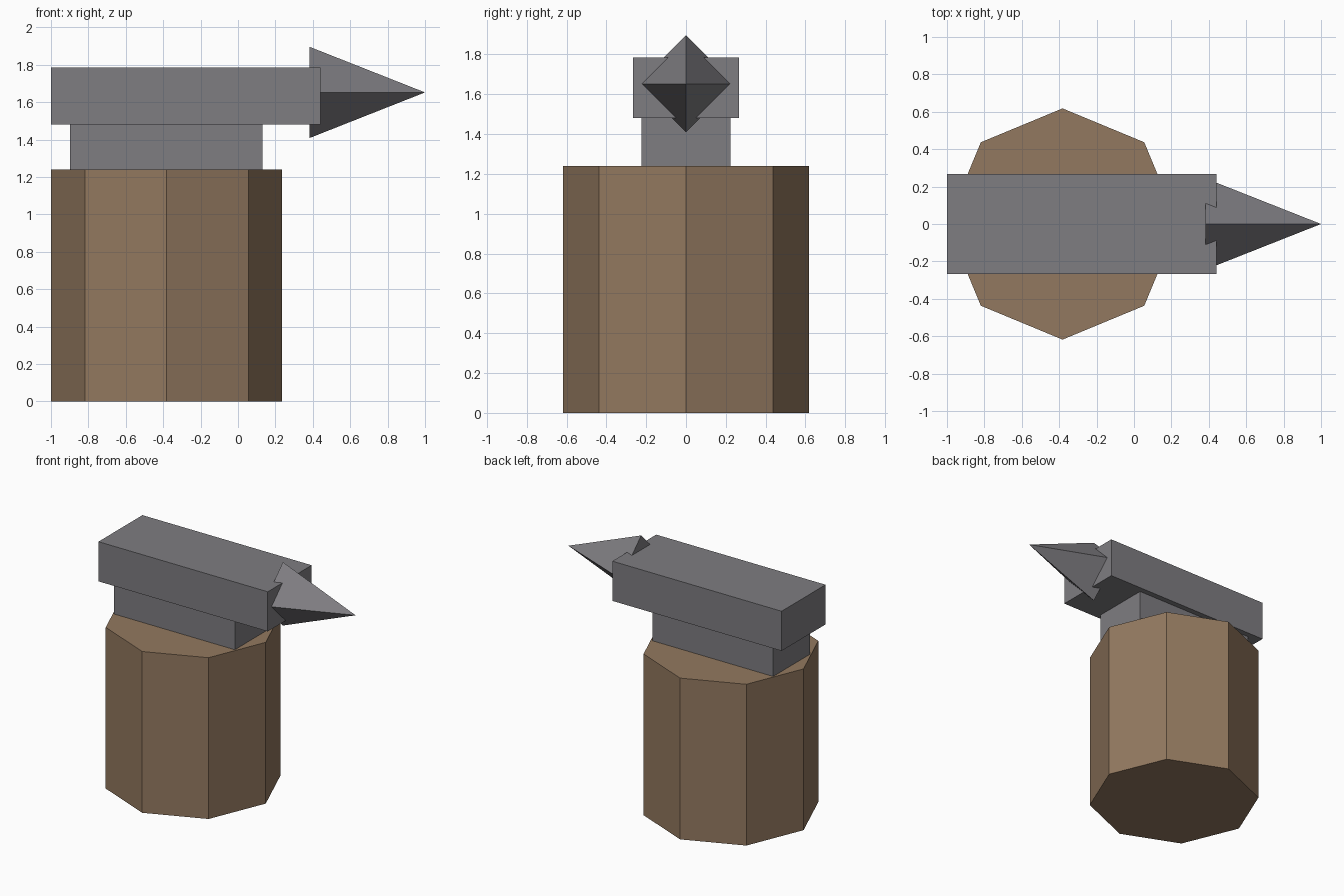
import bpy
from math import pi

default = bpy.data.objects.get("Cube")
if default:
    bpy.data.objects.remove(default, do_unlink=True)


def make_material(name, rgb):
    mat = bpy.data.materials.new(name)
    mat.use_nodes = True
    mat.diffuse_color = (*rgb, 1)
    mat.node_tree.nodes["Principled BSDF"].inputs["Base Color"].default_value = (*rgb, 1)
    return mat


wood = make_material("brown wood", (0.29, 0.19, 0.115))
iron = make_material("grey iron", (0.21, 0.205, 0.22))


def finish(name, mat):
    obj = bpy.context.object
    obj.name = name
    obj.data.materials.append(mat)
    bpy.ops.object.transform_apply(location=False, rotation=True, scale=True)
    bpy.ops.object.shade_flat()
    return obj


def box(name, x0, x1, width, z0, z1, mat):
    bpy.ops.mesh.primitive_cube_add(size=1, location=((x0 + x1) / 2, 0, (z0 + z1) / 2))
    bpy.context.object.scale = (x1 - x0, width, z1 - z0)
    return finish(name, mat)


# Eight-sided wooden stump
STUMP_X, STUMP_R, STUMP_H = -0.382, 0.618, 1.24
bpy.ops.mesh.primitive_cylinder_add(vertices=8, radius=STUMP_R, depth=STUMP_H,
                                    location=(STUMP_X, 0, STUMP_H / 2))
finish("stump", wood)

# Iron waist and body
box("anvil_waist", -0.898, 0.13, 0.448, STUMP_H, 1.48, iron)
box("anvil_body", -1.0, 0.44, 0.534, 1.48, 1.785, iron)

# Four-sided horn pointing along +x, its base sunk into the body
HORN_BASE, HORN_TIP = 0.382, 1.0
bpy.ops.mesh.primitive_cone_add(vertices=4, radius1=0.244, radius2=0, depth=HORN_TIP - HORN_BASE,
                                location=((HORN_BASE + HORN_TIP) / 2, 0, 1.652),
                                rotation=(0, pi / 2, 0))
finish("anvil_horn", iron)
